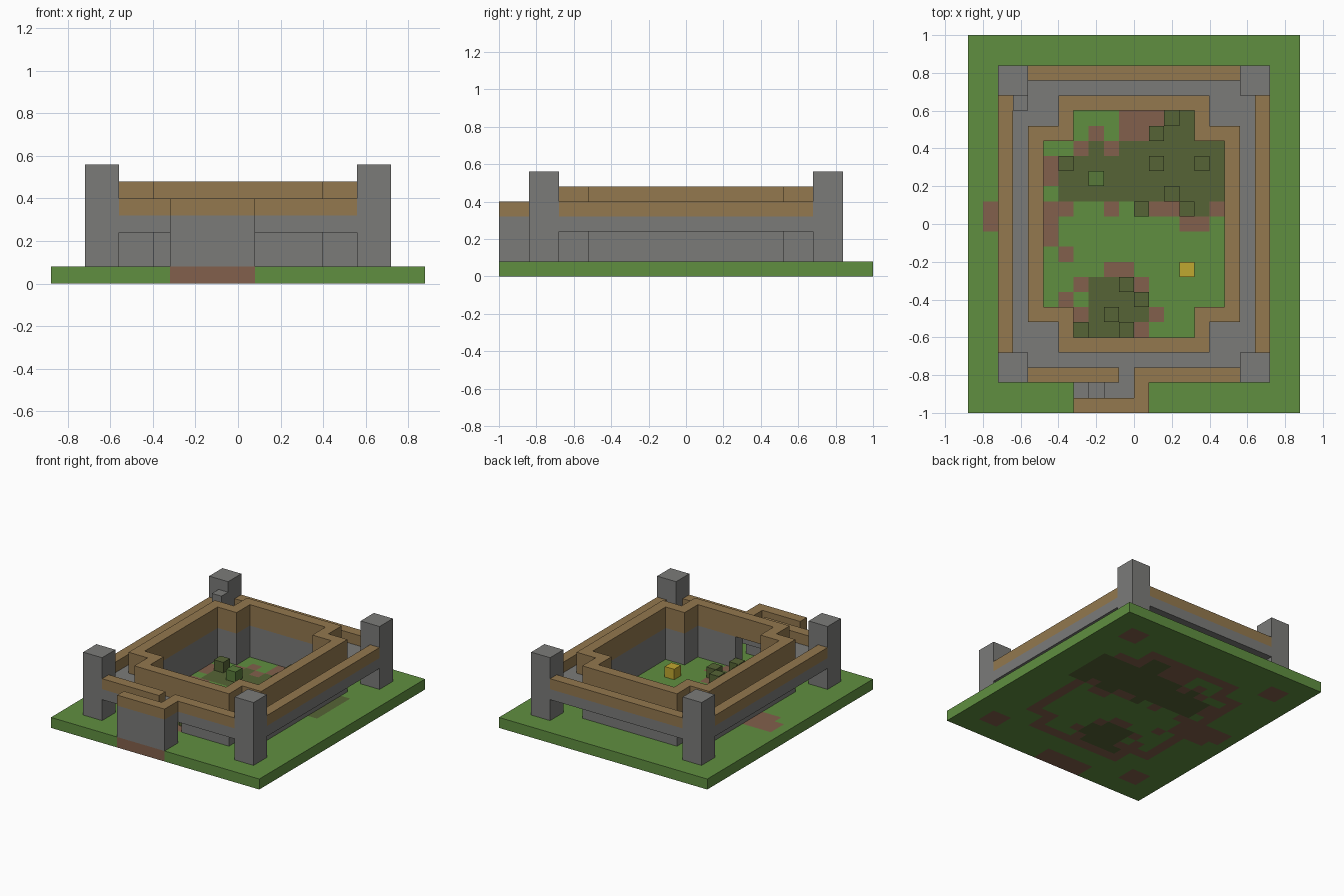
import bpy, bmesh, math

cube = bpy.data.objects.get("Cube")
if cube:
    bpy.data.objects.remove(cube)

U = 0.08                 # size of one block
NX, NY = 22, 25          # blocks across the base


def material(name, rgb):
    lin = [(c / 255 / 12.92) if c < 11 else ((c / 255 + 0.055) / 1.055) ** 2.4 for c in rgb]
    m = bpy.data.materials.new(name)
    m.use_nodes = True
    m.diffuse_color = (*lin, 1)
    m.node_tree.nodes["Principled BSDF"].inputs["Base Color"].default_value = (*lin, 1)
    return m


GRASS = material("grass green", (96, 143, 64))
DIRT = material("dirt brown", (130, 96, 76))
OLIVE = material("dark olive", (86, 100, 54))
STONE = material("stone grey", (123, 123, 121))
WOOD = material("wood brown", (147, 120, 78))
GOLD = material("gold yellow", (192, 168, 48))
MOSS = material("moss green", (88, 122, 58))


def rect(i0, i1, j0, j1):
    return {(i, j) for i in range(i0, i1) for j in range(j0, j1)}


def rects(items):
    return set().union(*(rect(*r) for r in items))


def slab(name, cells, k0, k1, mats, rule=lambda c: 0):
    """Extrude a set of grid cells between two levels, with faces on the outside only."""
    bm = bmesh.new()

    def face(points, cell):
        f = bm.faces.new([bm.verts.new(((x - NX / 2) * U, (y - NY / 2) * U, z * U))
                          for x, y, z in points])
        f.material_index = rule(cell)

    for c in sorted(cells):
        i, j = c
        ring = [(i, j), (i + 1, j), (i + 1, j + 1), (i, j + 1)]
        face([(x, y, k1) for x, y in ring], c)
        face([(x, y, k0) for x, y in reversed(ring)], c)
        sides = [(i, j - 1), (i + 1, j), (i, j + 1), (i - 1, j)]
        for s, n in enumerate(sides):
            if n not in cells:
                a, b = ring[s], ring[(s + 1) % 4]
                face([(*a, k0), (*b, k0), (*b, k1), (*a, k1)], c)
    bmesh.ops.remove_doubles(bm, verts=bm.verts, dist=U / 100)
    bmesh.ops.dissolve_limit(bm, angle_limit=math.radians(1), verts=bm.verts,
                             edges=bm.edges, delimit={'MATERIAL'})
    me = bpy.data.meshes.new(name)
    bm.to_mesh(me)
    bm.free()
    for m in mats:
        me.materials.append(m)
    ob = bpy.data.objects.new(name, me)
    bpy.context.collection.objects.link(ob)
    return ob


# Plans of the main parts
keep = rect(6, 16, 4, 21) | rect(4, 18, 6, 19)
court = rect(7, 15, 5, 20) | rect(5, 17, 7, 18)
wall = keep - court
towers = rects([(i, i + 2, j, j + 2) for i in (2, 18) for j in (2, 21)])
walkway = rect(2, 20, 2, 23) - keep - towers
parapet = walkway - rect(3, 19, 3, 22) - rect(10, 11, 2, 3)
porch = rect(7, 12, 0, 1) | rect(11, 12, 1, 2)

# Ground with patches of dirt and dark undergrowth
olive = rects([(6, 17, 14, 17), (7, 17, 17, 18), (13, 15, 18, 20), (8, 17, 13, 14),
               (17, 19, 13, 18), (8, 12, 7, 9), (7, 11, 5, 7), (11, 12, 6, 7)])
olive -= rects([(8, 11, 13, 14), (12, 14, 13, 14)])
bare = rects([(8, 9, 18, 19), (7, 8, 17, 18), (9, 10, 17, 18), (10, 13, 18, 20),
              (5, 6, 15, 17), (5, 6, 11, 14), (6, 7, 13, 14), (9, 10, 13, 14),
              (12, 14, 13, 14), (14, 16, 12, 13), (16, 17, 13, 14), (6, 7, 10, 11),
              (9, 11, 9, 10), (7, 8, 8, 9), (11, 12, 8, 9), (6, 7, 7, 8),
              (12, 13, 6, 7), (11, 12, 5, 6), (7, 8, 6, 7),
              (1, 2, 12, 14), (2, 4, 11, 14), (7, 12, 0, 2)])


def ground_rule(c):
    if c in bare or c in towers:
        return 1
    if c in olive:
        return 2
    return 1 if c in wall else 0


slab("ground", rect(0, NX, 0, NY), 0, 1, [GRASS, DIRT, OLIVE], ground_rule)

# Inner keep wall with a doorway and wooden top
slab("keep_wall", wall - rect(8, 11, 4, 5), 1, 4, [STONE])
slab("keep_wall_top", wall, 4, 6, [WOOD])

# Overhanging walkway, parapet and corner towers
slab("walkway", walkway, 3, 4, [STONE])
slab("parapet", parapet, 4, 5, [WOOD])
slab("corner_towers", towers, 1, 7, [STONE])
slab("tower_step", rect(3, 4, 20, 21), 4, 6, [STONE])

# Entrance porch with a rising stair behind it
slab("porch_wall", porch, 1, 4, [STONE])
slab("porch_wall_top", porch, 4, 5, [WOOD])
for n, (a, b) in enumerate([(7, 8), (8, 9), (9, 11)]):
    slab(f"stair_{n + 1}", rect(a, b, 1, 2), 1, 2 + n, [STONE])

# Bushes and the gold block in the courtyard
bushes = [(13, 19), (12, 18), (12, 16), (15, 16), (6, 16), (13, 14), (11, 13),
          (14, 13), (10, 8), (11, 7), (9, 6), (7, 5), (10, 5)]
for n, (i, j) in enumerate(bushes):
    slab(f"bush_{n + 1}", {(i, j)}, 1, 2, [OLIVE])
slab("moss_block", {(8, 15)}, 1, 2, [MOSS])
slab("gold_block", {(14, 9)}, 1, 2, [GOLD])
